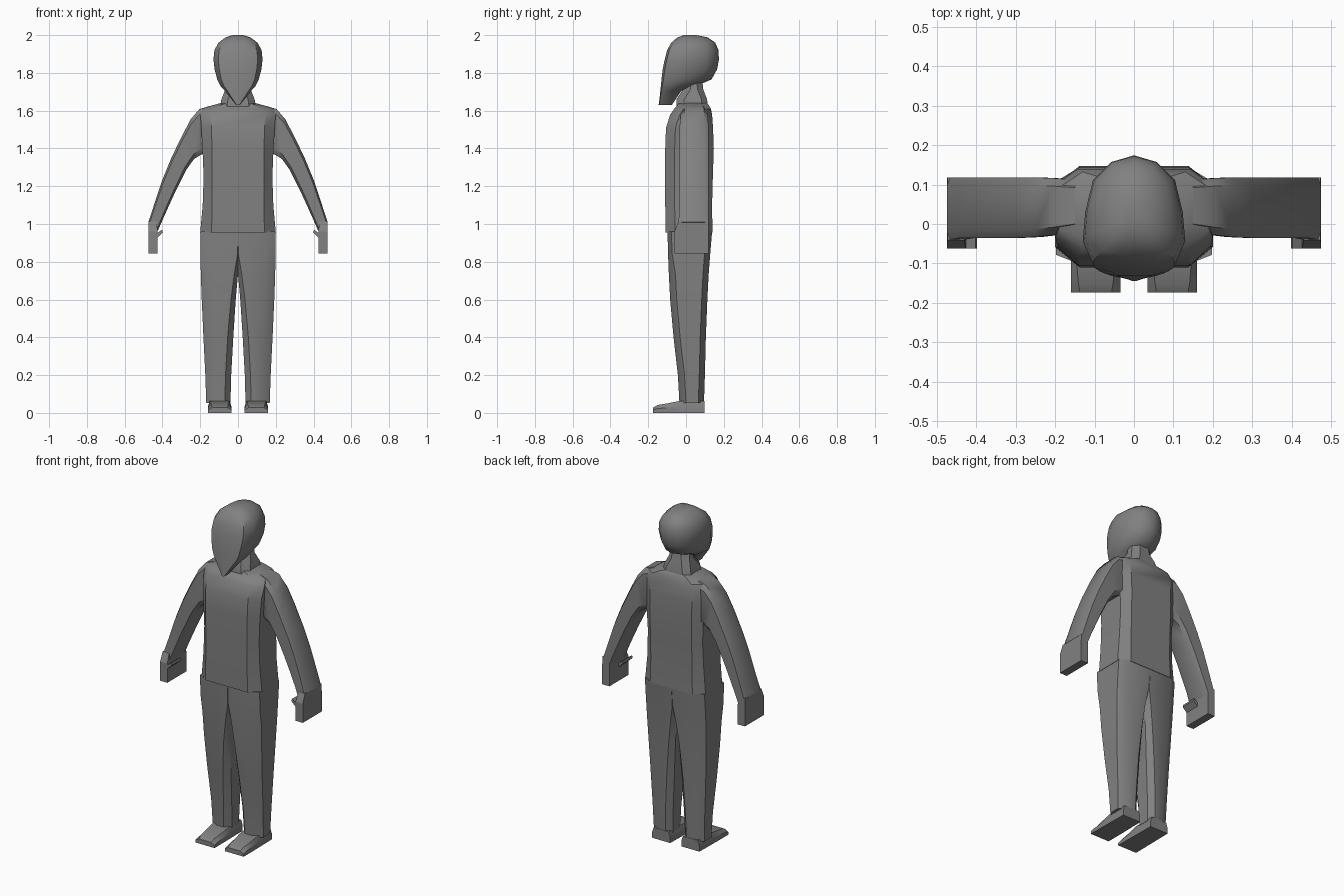
import bpy, bmesh, math

grey = bpy.data.materials.new("mid_grey")
grey.diffuse_color = (0.22, 0.22, 0.22, 1)


def loft(name, rings, mirror=False, angle=35):
    """Skin a list of equal-length point rings, with capped ends."""
    bm = bmesh.new()
    vs = [[bm.verts.new(p) for p in r] for r in rings]
    n = len(vs[0])
    for a, b in zip(vs, vs[1:]):
        for i in range(n):
            j = (i + 1) % n
            bm.faces.new((a[i], a[j], b[j], b[i]))
    bm.faces.new(vs[0])
    bm.faces.new(vs[-1])
    bmesh.ops.remove_doubles(bm, verts=bm.verts, dist=1e-5)
    bmesh.ops.recalc_face_normals(bm, faces=bm.faces)
    me = bpy.data.meshes.new(name)
    bm.to_mesh(me)
    bm.free()
    me.materials.append(grey)
    ob = bpy.data.objects.new(name, me)
    bpy.context.collection.objects.link(ob)
    bpy.ops.object.select_all(action='DESELECT')
    ob.select_set(True)
    bpy.context.view_layer.objects.active = ob
    bpy.ops.object.shade_smooth_by_angle(angle=math.radians(angle))
    if mirror:
        ob.modifiers.new("mirror", 'MIRROR')
    return ob


def octagon(z, x0, x1, yf, yb, cx0, cx1, cf, cb):
    """Horizontal rectangle with chamfered corners."""
    return [(x0 + cx0, yf, z), (x1 - cx1, yf, z), (x1, yf + cf, z), (x1, yb - cb, z),
            (x1 - cx1, yb, z), (x0 + cx0, yb, z), (x0, yb - cb, z), (x0, yf + cf, z)]


# jacket body: z, half width, front, back, side chamfer
loft("jacket", [octagon(z, -w, w, f, b, c, c, 0.05, 0.04) for z, w, f, b, c in [
    (0.955, 0.200, -0.108, 0.140, 0.06), (1.10, 0.187, -0.110, 0.138, 0.05),
    (1.25, 0.182, -0.110, 0.142, 0.045), (1.40, 0.188, -0.110, 0.147, 0.05),
    (1.51, 0.195, -0.106, 0.143, 0.055), (1.58, 0.199, -0.083, 0.138, 0.055),
    (1.61, 0.190, -0.062, 0.132, 0.06), (1.63, 0.130, -0.045, 0.120, 0.04),
    (1.642, 0.085, -0.040, 0.110, 0.03)]])

# collar and neck
loft("neck", [octagon(z, -w, w, f, b, 0.035, 0.035, 0.04, 0.03) for z, w, f, b in [
    (1.61, 0.095, -0.052, 0.115), (1.66, 0.088, -0.050, 0.112),
    (1.71, 0.068, -0.018, 0.092), (1.77, 0.062, -0.008, 0.085)]])

# trouser legs meeting at the centre: z, inner, outer, front, back, inner chamfer
loft("trouser_leg", [octagon(z, a, o, f, b, c, 0.05, min(0.035, 0.02 + c), 0.03)
                     for z, a, o, f, b, c in [
    (0.052, 0.040, 0.168, -0.035, 0.095, 0.03), (0.20, 0.036, 0.173, -0.043, 0.100, 0.03),
    (0.40, 0.025, 0.183, -0.066, 0.105, 0.03), (0.60, 0.012, 0.192, -0.084, 0.113, 0.025),
    (0.735, 0.0, 0.197, -0.091, 0.120, 0.02), (0.84, 0.0, 0.198, -0.095, 0.128, 0.002),
    (0.96, 0.0, 0.198, -0.098, 0.138, 0.0)]], mirror=True)

# shoes lofted heel to toe: y, half width, top half width, top height
loft("shoe", [[(0.097 - w, y, 0), (0.097 + w, y, 0), (0.097 + w, y, h * 0.55),
               (0.097 + t, y, h), (0.097 - t, y, h), (0.097 - w, y, h * 0.55)]
              for y, w, t, h in [
    (0.097, 0.060, 0.050, 0.064), (-0.03, 0.062, 0.052, 0.064),
    (-0.10, 0.063, 0.048, 0.050), (-0.15, 0.063, 0.044, 0.042),
    (-0.174, 0.063, 0.040, 0.028)]], mirror=True, angle=25)


def sleeve_ring(xo, zo, xi, zi, yf, yb):
    """Flat sleeve section between an outer and an inner edge point."""
    def at(t, y):
        return (xo + (xi - xo) * t, y, zo + (zi - zo) * t)
    c = 0.02
    return [at(0, yf + c), at(0.12, yf), at(0.88, yf), at(1, yf + c),
            at(1, yb - c), at(0.88, yb), at(0.12, yb), at(0, yb - c)]


# sleeves from shoulder to wrist
loft("sleeve", [sleeve_ring(*r) for r in [
    (0.15, 1.625, 0.15, 1.37, -0.020, 0.112), (0.205, 1.608, 0.19, 1.37, -0.028, 0.116),
    (0.25, 1.555, 0.232, 1.345, -0.033, 0.118), (0.30, 1.460, 0.275, 1.285, -0.035, 0.118),
    (0.355, 1.345, 0.325, 1.185, -0.035, 0.118), (0.40, 1.235, 0.362, 1.105, -0.035, 0.118),
    (0.445, 1.100, 0.398, 1.025, -0.035, 0.118), (0.474, 1.010, 0.424, 0.965, -0.040, 0.118)]],
     mirror=True)

# flat hands
loft("hand", [[(a, f, z), (o, f, z), (o, 0.118, z), (a, 0.118, z)] for z, a, o, f in [
    (0.845, 0.426, 0.474, -0.062), (0.96, 0.426, 0.474, -0.062),
    (1.012, 0.430, 0.473, -0.040)]], mirror=True, angle=20)

# thumbs: thin flaps on the inner side of the hands
loft("thumb", [[(0.430, y, 0.925), (0.430, y, 0.950), (0.402, y, 0.970), (0.398, y, 0.955)]
               for y in (-0.062, 0.03)], mirror=True, angle=20)


def head_ring(z, f, b, w):
    """Blunt at the face, widest ahead of the ears, tapering to the back."""
    half = [(0.40, 0.0), (0.80, 0.04), (1.0, 0.24), (0.95, 0.50), (0.80, 0.78), (0.45, 0.94)]
    right = [(w * x, f + (b - f) * t, z) for x, t in half]
    return [(0, f, z)] + right + [(0, b, z)] + [(-x, y, q) for x, y, q in reversed(right)]


# head with long pointed chin: z, front, back, half width
loft("head", [head_ring(*r) for r in [
    (1.63, -0.145, -0.075, 0.010), (1.665, -0.140, -0.052, 0.038),
    (1.705, -0.136, -0.025, 0.070), (1.73, -0.133, 0.050, 0.092),
    (1.765, -0.130, 0.135, 0.110), (1.82, -0.123, 0.165, 0.124),
    (1.87, -0.113, 0.174, 0.130), (1.92, -0.100, 0.172, 0.125),
    (1.96, -0.078, 0.155, 0.103), (1.988, -0.045, 0.115, 0.066),
    (2.0, -0.010, 0.055, 0.028)]], angle=40)
